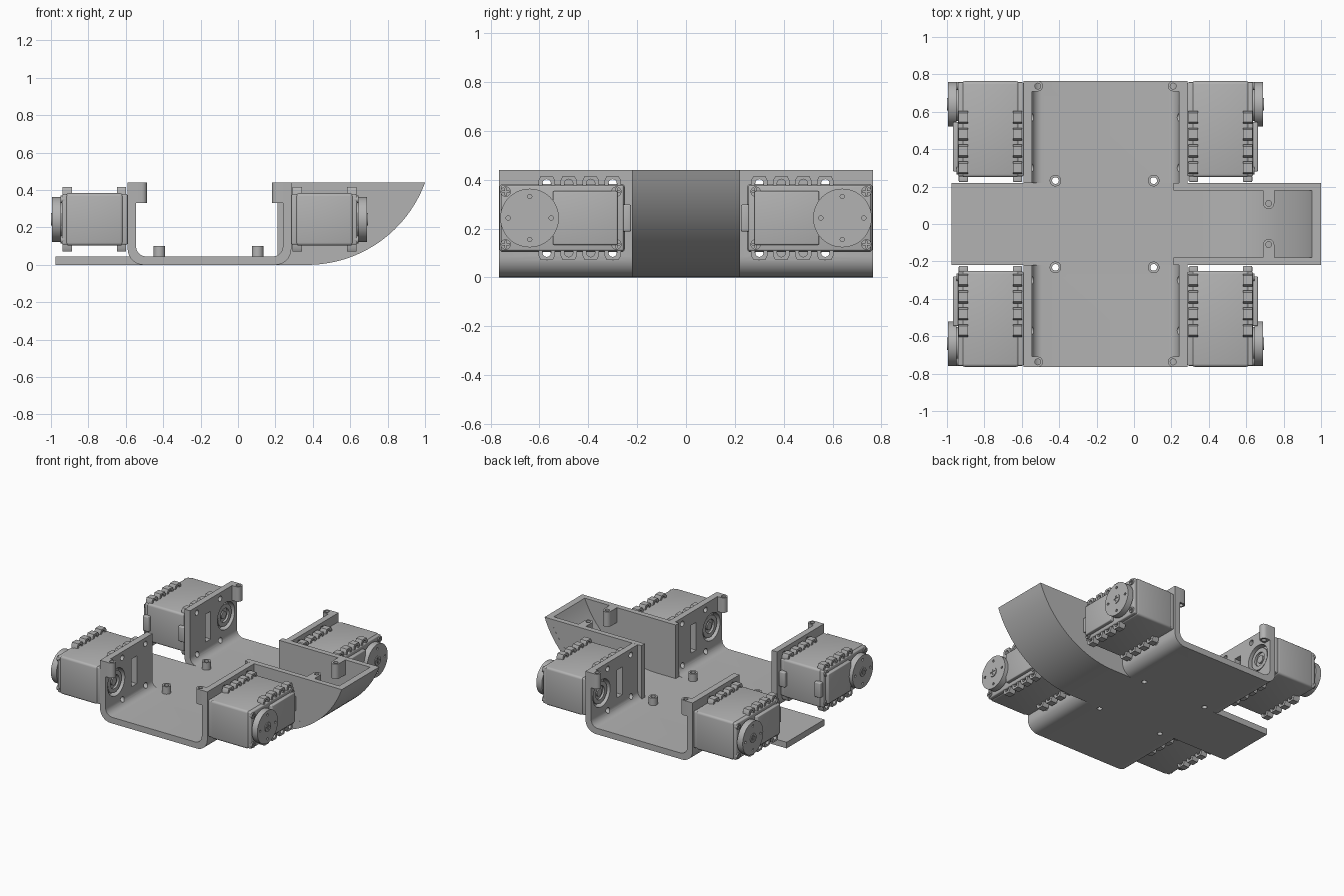
import bpy, bmesh, math
from mathutils import Matrix

cube = bpy.data.objects.get("Cube")
if cube:
    bpy.data.objects.remove(cube, do_unlink=True)

grey = bpy.data.materials.new("mid grey")
grey.use_nodes = True
grey.diffuse_color = (0.45, 0.45, 0.45, 1)
grey.node_tree.nodes["Principled BSDF"].inputs["Base Color"].default_value = (0.45, 0.45, 0.45, 1)

CX = -0.1525      # middle of the chassis tub
AXLE = (0.64, 0.243)
T = 0.045         # sheet thickness
TOP = 0.44
HALF = 0.765
MID = 0.22
parts = []


def arc(cx, cy, r, start, end, n=8):
    return [(cx + r * math.cos(math.radians(start + (end - start) * i / n)),
             cy + r * math.sin(math.radians(start + (end - start) * i / n))) for i in range(n + 1)]


def circle(cx, cy, r, n=32):
    return arc(cx, cy, r, 0, 360, n)[:-1]


def rect(a, b, c, d):
    return [(a, c), (b, c), (b, d), (a, d)]


def prism(axis, pts, lo, hi, bevel=0):
    """Extrude a flat outline along an axis; returns a builder for make()."""
    place = {"x": lambda p, t: (t, p[0], p[1]),
             "y": lambda p, t: (p[0], t, p[1]),
             "z": lambda p, t: (p[0], p[1], t)}[axis]

    def build(bm):
        a = [bm.verts.new(place(p, lo)) for p in pts]
        b = [bm.verts.new(place(p, hi)) for p in pts]
        faces = [bm.faces.new(a), bm.faces.new(b[::-1])]
        n = len(pts)
        for i in range(n):
            j = (i + 1) % n
            faces.append(bm.faces.new((a[i], b[i], b[j], a[j])))
        bmesh.ops.recalc_face_normals(bm, faces=faces)
        if bevel:
            edges = list({e for f in faces for e in f.edges})
            bmesh.ops.bevel(bm, geom=edges, offset=bevel, segments=3, profile=0.5, affect="EDGES")
    return build


def make(name, solids, cuts=()):
    """Create one object from solids, with the cuts removed from it."""
    bm = bmesh.new()
    for s in solids:
        s(bm)
    mesh = bpy.data.meshes.new(name)
    bm.to_mesh(mesh)
    bm.free()
    ob = bpy.data.objects.new(name, mesh)
    bpy.context.collection.objects.link(ob)
    if cuts:
        cutter = make("cutter", cuts)
        parts.remove(cutter)
        cutter.hide_render = True
        mod = ob.modifiers.new("cut", "BOOLEAN")
        mod.operation, mod.solver, mod.object = "DIFFERENCE", "EXACT", cutter
        bpy.context.view_layer.update()
        baked = bpy.data.meshes.new_from_object(ob.evaluated_get(bpy.context.evaluated_depsgraph_get()))
        ob.modifiers.clear()
        ob.data = baked
        bpy.data.objects.remove(cutter, do_unlink=True)
    ob.data.materials.clear()
    ob.data.materials.append(grey)
    parts.append(ob)
    return ob


# Chassis: two U-shaped ends joined by a flat middle with a tail plate
W, R_OUT, R_IN = 0.4375, 0.085, 0.055
inner = W - T
u_outline = ([(CX - W, TOP)] + arc(CX - W + R_OUT, R_OUT, R_OUT, 180, 270)
             + arc(CX + W - R_OUT, R_OUT, R_OUT, 270, 360) + [(CX + W, TOP), (CX + inner, TOP)]
             + arc(CX + inner - R_IN, T + R_IN, R_IN, 0, -90)
             + arc(CX - inner + R_IN, T + R_IN, R_IN, 270, 180) + [(CX - inner, TOP)])
stand_spots = [(x, s * 0.232) for x in (-0.42, 0.105) for s in (-1, 1)]
floor_holes = [prism("z", circle(x, y, 0.018, 16), -0.1, 0.2) for x, y in stand_spots]

make("middle_floor", [prism("z", rect(-0.975, 0.37, -MID, MID), 0, T)], floor_holes)
for label, s in (("front", -1), ("rear", 1)):
    holes = [prism("x", circle(s * y, z, 0.02, 16), -2, 2) for y in (0.3, 0.57) for z in (0.09, 0.395)]
    holes.append(prism("x", circle(s * AXLE[0], AXLE[1], 0.1), -2, 2))
    holes.append(prism("x", rect(s * 0.43 - 0.03, s * 0.43 + 0.03, 0.14, 0.345), -2, 2))
    make(label + "_tub", [prism("y", u_outline, s * MID, s * HALF)], holes + floor_holes)

make("floor_standoffs", [prism("z", circle(x, y, 0.031), T - 0.005, 0.1) for x, y in stand_spots], floor_holes)

# Cover bosses at the tub corners and inside the nose
solids, holes = [], []
for side in (-1, 1):
    for s in (-1, 1):
        x, y = CX + side * 0.362, s * 0.737
        a = 90 if side > 0 else -90
        wall = CX + side * (inner + 0.005)
        y0 = y + 0.028 * (1 if side > 0 else -1)
        y1 = 2 * y - y0
        solids.append(prism("z", arc(x, y, 0.028, a, a + 180) + [(wall, y1), (wall, y0)], 0.33, TOP))
        holes.append(prism("z", circle(x, y, 0.016, 16), 0.2, 0.6))
for s in (-1, 1):
    x, y, edge = 0.72, s * 0.11, s * 0.185
    a = 180 if s > 0 else 0
    ends = [(x + s * 0.03, edge), (x - s * 0.03, edge)]
    solids.append(prism("z", arc(x, y, 0.03, a, a + 180) + ends, 0.33, TOP))
    holes.append(prism("z", circle(x, y, 0.016, 16), 0.2, 0.6))
make("cover_bosses", solids, holes)

# Scoop-shaped nose: curved shell plus two side walls
R, NX = 0.671, 0.37


def sweep(r):
    return math.degrees(math.asin((TOP - R) / r))


outer = arc(NX, R, R, -90, sweep(R), 24)
inside = arc(NX, R, R - T, sweep(R - T), -90, 24)
make("nose_shell", [prism("y", outer + inside, -MID, MID)])
make("nose_sides", [prism("y", [(0.21, TOP), (0.21, 0.02), (0.285, 0.001)] + outer, s * (MID - 0.04), s * (MID - 0.0005))
                    for s in (-1, 1)])

# Servo, built once in the positive quadrant: x outward from the tub, y outward from the middle
ZC = AXLE[1]
servo = []


def servo_part(name, solids, cuts=()):
    servo.append(make(name, solids, cuts))


servo_part("servo_body", [
    prism("x", rect(0.25, 0.764, ZC - 0.14, ZC + 0.14), 0.462, 0.768, 0.016),
    prism("x", rect(0.255, 0.758, ZC - 0.135, ZC + 0.135), 0.438, 0.475, 0.008),
    prism("x", rect(0.255, 0.758, ZC - 0.135, ZC + 0.135), 0.755, 0.789, 0.008)])
servo_part("servo_cover", [prism("x", rect(0.28, 0.545, ZC - 0.11, ZC + 0.11), 0.78, 0.815, 0.006)])

# Output horn with pin holes, hub and cross screw
pins = [prism("x", circle(AXLE[0] + 0.088 * dy, ZC + 0.088 * dz, 0.009, 12), 0.825, 0.9)
        for dy, dz in ((1, 0), (-1, 0), (0, 1), (0, -1))]
servo_part("servo_horn", [prism("x", circle(*AXLE, 0.12, 48), 0.797, 0.842)], pins)
servo_part("servo_axle", [prism("x", circle(*AXLE, 0.09), 0.78, 0.8)])


def cross(y, z, r, x0):
    t = r * 0.22
    pts = [(t, t), (t, r), (-t, r), (-t, t), (-r, t), (-r, -t), (-t, -t), (-t, -r), (t, -r), (t, -t), (r, -t), (r, t)]
    return prism("x", [(y + p, z + q) for p, q in pts], x0, x0 + 0.05)


corners = [(y, ZC + dz) for y in (0.285, 0.738) for dz in (-0.108, 0.108)]
servo_part("servo_screws",
           [prism("x", circle(*AXLE, 0.033), 0.836, 0.8475)]
           + [prism("x", circle(y, z, 0.021, 20), 0.775, 0.797) for y, z in corners],
           [cross(*AXLE, 0.022, 0.84)] + [cross(y, z, 0.015, 0.79) for y, z in corners])

# Idler ring seen through the wall opening
servo_part("servo_idler", [prism("x", circle(*AXLE, 0.08), 0.405, 0.445)],
           [prism("x", circle(*AXLE, 0.05), 0.39, 0.42)])
servo_part("servo_idler_screw", [prism("x", circle(*AXLE, 0.028), 0.41, 0.445)])

# Rows of arched mounting tabs above, below and on the inner end
tabs = []
for u in (0.445, 0.735):
    for flip in (-1, 1):
        for i in range(4):
            y = 0.3 + 0.09 * i
            outline = ([(-0.017, 0.12), (-0.034, 0.12), (-0.034, 0.153), (-0.024, 0.172),
                        (0.024, 0.172), (0.034, 0.153), (0.034, 0.12), (0.017, 0.12)]
                       + arc(0, 0.142, 0.017, 0, 180))
            tabs.append(prism("x", [(y + p, ZC + flip * q) for p, q in outline], u, u + 0.05))
    tabs.append(prism("x", rect(0.225, 0.26, ZC - 0.055, ZC + 0.055), u, u + 0.05, 0.006))
servo_part("servo_tabs", tabs)

# Four mirrored servos
for ob in servo:
    for side, xname in ((1, "left"), (-1, "right")):
        for s, yname in ((1, "rear"), (-1, "front")):
            mesh = ob.data.copy()
            mesh.transform(Matrix.Translation((CX, 0, 0)) @ Matrix.Diagonal((side, s, 1, 1)))
            if side * s < 0:
                mesh.flip_normals()
            copy = bpy.data.objects.new(f"{yname}_{xname}_{ob.name}", mesh)
            bpy.context.collection.objects.link(copy)
            parts.append(copy)
    parts.remove(ob)
    bpy.data.objects.remove(ob, do_unlink=True)

# Smooth the round surfaces, keep the edges sharp
bpy.ops.object.select_all(action="DESELECT")
for ob in parts:
    ob.select_set(True)
bpy.context.view_layer.objects.active = parts[0]
bpy.ops.object.shade_smooth_by_angle(angle=math.radians(30))
